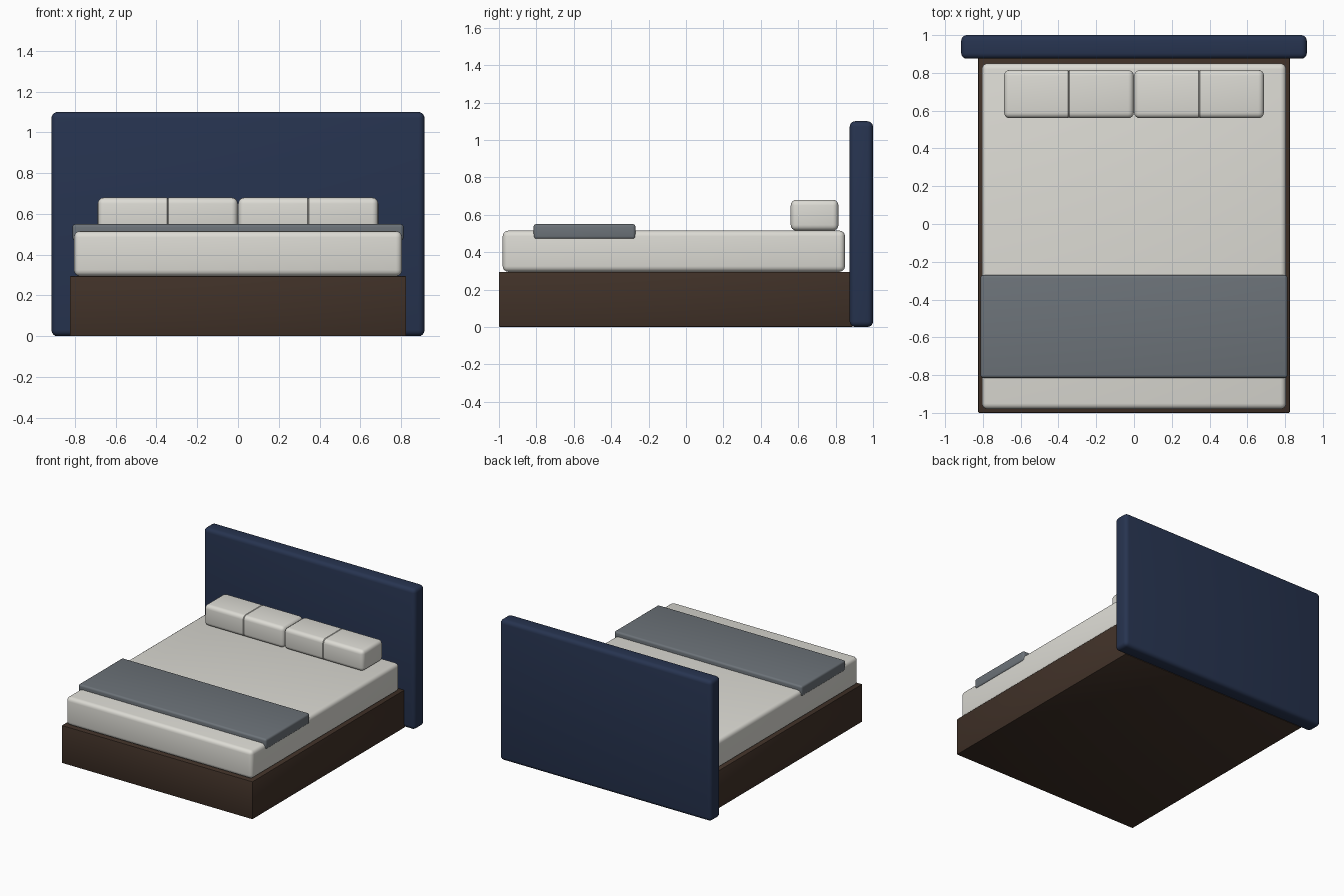
import bpy, bmesh, math

cube = bpy.data.objects.get("Cube")
if cube:
    bpy.data.objects.remove(cube, do_unlink=True)


def material(name, rgb):
    m = bpy.data.materials.new(name)
    m.use_nodes = True
    m.diffuse_color = (*rgb, 1)
    bsdf = next(n for n in m.node_tree.nodes if n.type == 'BSDF_PRINCIPLED')
    bsdf.inputs["Base Color"].default_value = (*rgb, 1)
    return m


navy = material("navy upholstery", (0.02, 0.034, 0.08))
wood = material("dark wood", (0.052, 0.031, 0.021))
linen = material("off white linen", (0.72, 0.71, 0.66))
grey = material("slate grey blanket", (0.15, 0.17, 0.19))


def rounded_box(name, x, y, z, mat, radius, segments=4, seam=False):
    """Box given by (low, high) pairs, with rounded edges and an optional seam across the middle."""
    bm = bmesh.new()
    bmesh.ops.create_cube(bm, size=1)
    for v in bm.verts:
        v.co = [lo + (c + 0.5) * (hi - lo) for c, (lo, hi) in zip(v.co, (x, y, z))]
    bmesh.ops.bevel(bm, geom=bm.edges[:], offset=radius, segments=segments,
                    profile=0.5, affect='EDGES', clamp_overlap=True)
    if seam:
        middle = [sum(p) / 2 for p in (x, y, z)]
        for offset in (-0.004, 0, 0.004):
            bmesh.ops.bisect_plane(bm, geom=bm.verts[:] + bm.edges[:] + bm.faces[:],
                                   plane_co=(middle[0] + offset, 0, 0), plane_no=(1, 0, 0))
        # pull the centre loop inwards to form the stitched groove
        for v in bm.verts:
            if abs(v.co.x - middle[0]) < 0.001:
                v.co.y += (middle[1] - v.co.y) * 0.04
                v.co.z += (middle[2] - v.co.z) * 0.05
    bmesh.ops.recalc_face_normals(bm, faces=bm.faces[:])
    mesh = bpy.data.meshes.new(name)
    bm.to_mesh(mesh)
    bm.free()
    mesh.materials.append(mat)
    obj = bpy.data.objects.new(name, mesh)
    bpy.context.collection.objects.link(obj)
    bpy.ops.object.select_all(action='DESELECT')
    obj.select_set(True)
    bpy.context.view_layer.objects.active = obj
    bpy.ops.object.shade_smooth_by_angle(angle=math.radians(35))
    return obj


# Frame and headboard
rounded_box("bed_base", (-0.825, 0.825), (-1, 0.89), (0, 0.295), wood, 0.005, 2)
rounded_box("headboard", (-0.915, 0.915), (0.875, 1), (0, 1.1), navy, 0.03)

# Bedding
rounded_box("mattress", (-0.805, 0.805), (-0.98, 0.85), (0.295, 0.515), linen, 0.03)
rounded_box("blanket", (-0.812, 0.812), (-0.815, -0.27), (0.47, 0.55), grey, 0.015)

# Pair of pillows, each with a seam
for side, span in (("right", (-0.688, -0.001)), ("left", (0.001, 0.688))):
    rounded_box(side + "_pillow", span, (0.56, 0.815), (0.515, 0.68), linen, 0.03, seam=True)
